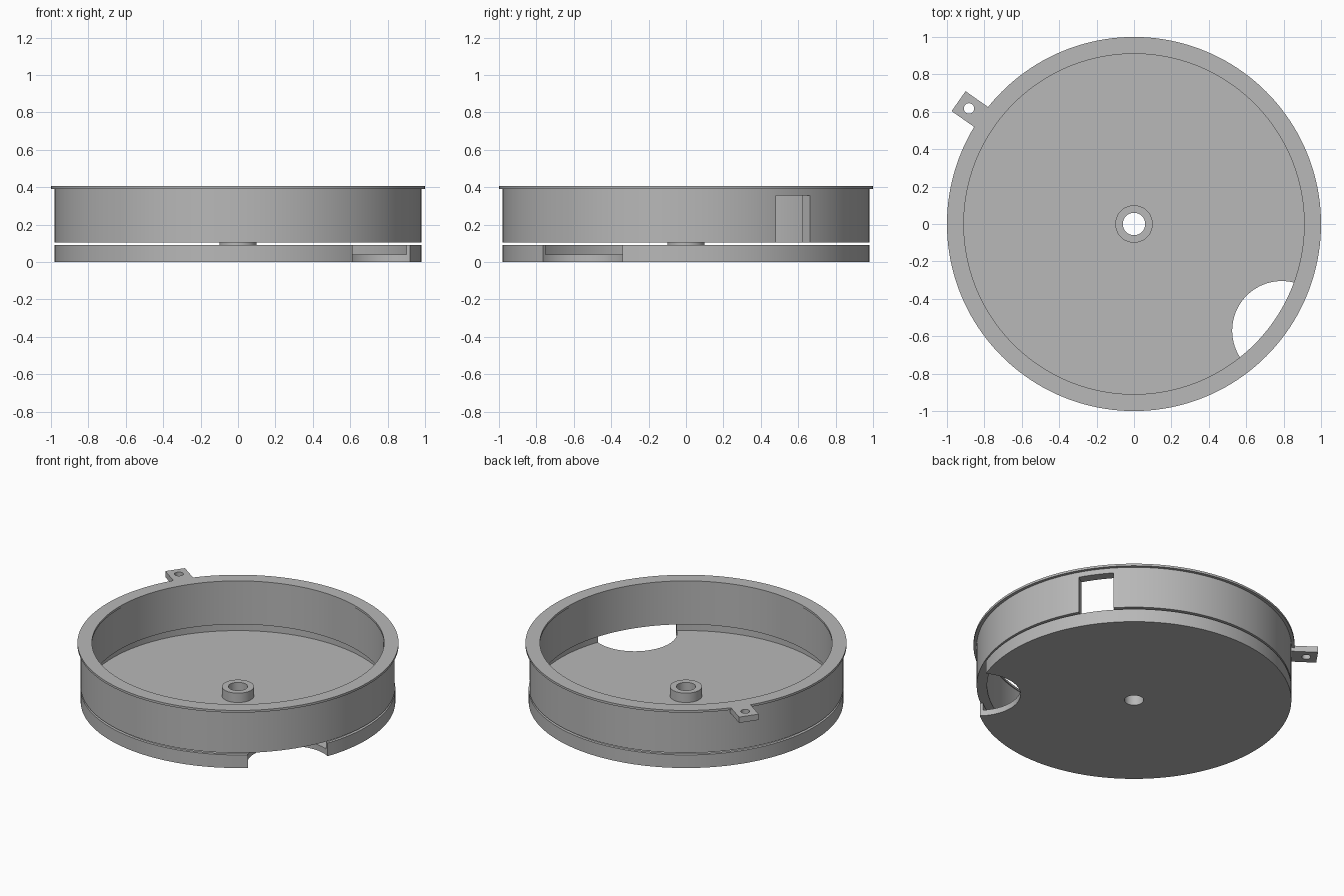
import bpy
import bmesh
from math import cos, sin, pi, radians
from mathutils import Matrix, Vector

cube = bpy.data.objects.get("Cube")
if cube:
    bpy.data.objects.remove(cube, do_unlink=True)

grey = bpy.data.materials.new("plain grey")
grey.use_nodes = True
COLOUR = (0.48, 0.48, 0.48, 1)
grey.diffuse_color = COLOUR
grey.node_tree.nodes["Principled BSDF"].inputs["Base Color"].default_value = COLOUR


def finish(bm, name):
    bmesh.ops.recalc_face_normals(bm, faces=bm.faces)
    mesh = bpy.data.meshes.new(name)
    bm.to_mesh(mesh)
    bm.free()
    mesh.materials.append(grey)
    obj = bpy.data.objects.new(name, mesh)
    bpy.context.collection.objects.link(obj)
    return obj


def lathe(name, profile, steps=160):
    """Turn a closed (radius, height) outline about the z axis."""
    bm = bmesh.new()
    verts = [bm.verts.new((r, 0, z)) for r, z in profile]
    edges = [bm.edges.new((verts[i - 1], v)) for i, v in enumerate(verts)]
    bmesh.ops.spin(bm, geom=verts + edges, cent=(0, 0, 0), axis=(0, 0, 1),
                   angle=2 * pi, steps=steps, use_duplicate=False)
    bmesh.ops.remove_doubles(bm, verts=bm.verts, dist=0.0001)
    return finish(bm, name)


def radial_box(name, angle, r0, r1, width, z0, z1):
    """Box that points outward from the axis at the given angle."""
    bm = bmesh.new()
    bmesh.ops.create_cube(bm, size=1)
    place = (Matrix.Rotation(radians(angle), 4, 'Z')
             @ Matrix.Translation(((r0 + r1) / 2, 0, (z0 + z1) / 2))
             @ Matrix.Diagonal((r1 - r0, width, z1 - z0, 1)))
    bm.transform(place)
    return finish(bm, name)


def rod(name, x, y, radius, z0, z1, segments):
    bm = bmesh.new()
    bmesh.ops.create_cone(bm, cap_ends=True, segments=segments, radius1=radius,
                          radius2=radius, depth=z1 - z0)
    bm.transform(Matrix.Translation((x, y, (z0 + z1) / 2)))
    return finish(bm, name)


def combine(target, tool, operation):
    tool.hide_render = True
    mod = target.modifiers.new("combine", 'BOOLEAN')
    mod.operation = operation
    mod.solver = 'EXACT'
    mod.object = tool
    bpy.context.view_layer.objects.active = target
    bpy.ops.object.modifier_apply(modifier=mod.name)
    bpy.data.objects.remove(tool, do_unlink=True)


# Base tray: floor, thin rim and drilled centre hub
base = lathe("base_tray", [(0.06, 0), (0.98, 0), (0.98, 0.09), (0.96, 0.09),
                           (0.96, 0.04), (0.1, 0.04), (0.1, 0.104), (0.06, 0.104)])
combine(base, rod("finger_cutter", 0.79, -0.57, 0.265, -0.1, 0.3, 96), 'DIFFERENCE')

# Wall ring with its top flange, floating just above the tray
ring = lathe("wall_ring", [(0.915, 0.104), (0.98, 0.104), (0.98, 0.39), (1, 0.39),
                           (1, 0.405), (0.91, 0.405), (0.91, 0.39), (0.915, 0.39)])

# Two wall openings, open at the bottom
for angle in (36, 180):
    combine(ring, radial_box("opening_cutter", angle, 0.8, 1.1, 0.222, 0.05, 0.355),
            'DIFFERENCE')

# Mounting tab with a slot and a screw hole
TAB = 145
combine(ring, radial_box("tab", TAB, 0.96, 1.145, 0.13, 0.365, 0.405), 'UNION')
combine(ring, radial_box("slot_cutter", TAB, 0.981, 0.995, 0.1, 0.3, 0.5), 'DIFFERENCE')
hole = Vector((cos(radians(TAB)), sin(radians(TAB)))) * 1.077
combine(ring, rod("hole_cutter", hole.x, hole.y, 0.028, 0.3, 0.5, 32), 'DIFFERENCE')

# Smooth round walls, crisp corners
for obj in (base, ring):
    bpy.ops.object.select_all(action='DESELECT')
    obj.select_set(True)
    bpy.context.view_layer.objects.active = obj
    bpy.ops.object.shade_smooth_by_angle(angle=radians(30))
